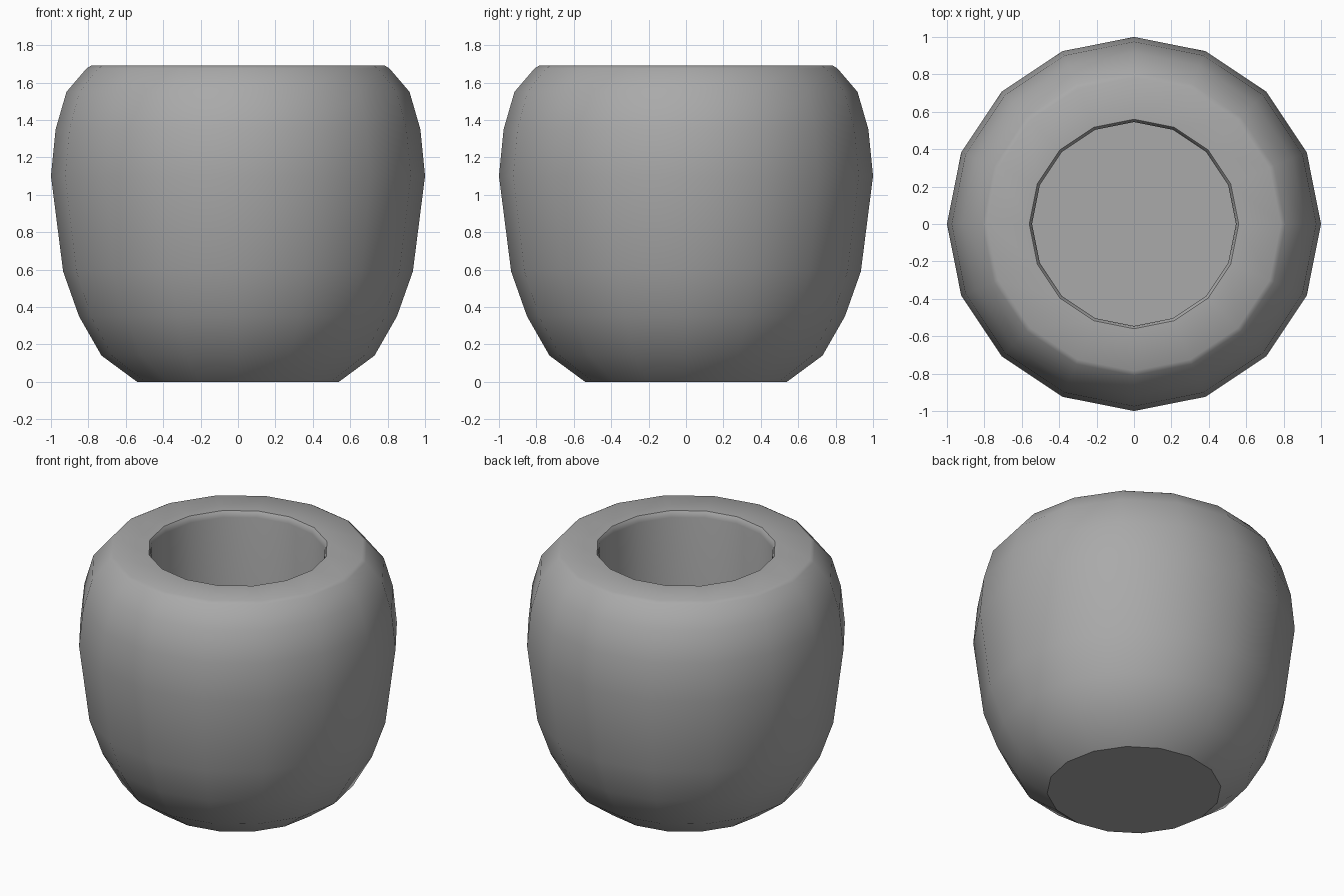
import bpy
import bmesh
import math

SIDES = 16

old = bpy.data.objects.get("Cube")
if old:
    bpy.data.objects.remove(old, do_unlink=True)

# Plain grey for the whole pot
grey = bpy.data.materials.new("grey_clay")
grey.use_nodes = True
colour = (0.4, 0.4, 0.4, 1)
grey.diffuse_color = colour
grey.node_tree.nodes["Principled BSDF"].inputs["Base Color"].default_value = colour

# Radius and height: base, bulging outer wall, flat rim, straight well, floor
profile = [(0, 0), (0.54, 0), (0.73, 0.14), (0.85, 0.35), (0.935, 0.59),
           (1, 1.1), (0.975, 1.35), (0.917, 1.55), (0.81, 1.675), (0.785, 1.69),
           (0.56, 1.69), (0.55, 1.675), (0.545, 1.65), (0.545, 0.25), (0, 0.25)]

# Spin the profile into a closed pot
bm = bmesh.new()
verts = [bm.verts.new((r, 0, z)) for r, z in profile]
edges = [bm.edges.new(pair) for pair in zip(verts, verts[1:])]
bmesh.ops.spin(bm, geom=verts + edges, cent=(0, 0, 0), axis=(0, 0, 1),
               angle=math.tau, steps=SIDES, use_merge=True)
bmesh.ops.remove_doubles(bm, verts=bm.verts, dist=0.0005)
bmesh.ops.recalc_face_normals(bm, faces=bm.faces)

mesh = bpy.data.meshes.new("round_pot")
bm.to_mesh(mesh)
bm.free()
mesh.materials.append(grey)
pot = bpy.data.objects.new("round_pot", mesh)
bpy.context.collection.objects.link(pot)

# Smooth walls with crisp base and floor edges
bpy.ops.object.select_all(action="DESELECT")
pot.select_set(True)
bpy.context.view_layer.objects.active = pot
bpy.ops.object.shade_smooth_by_angle(angle=math.radians(35))
